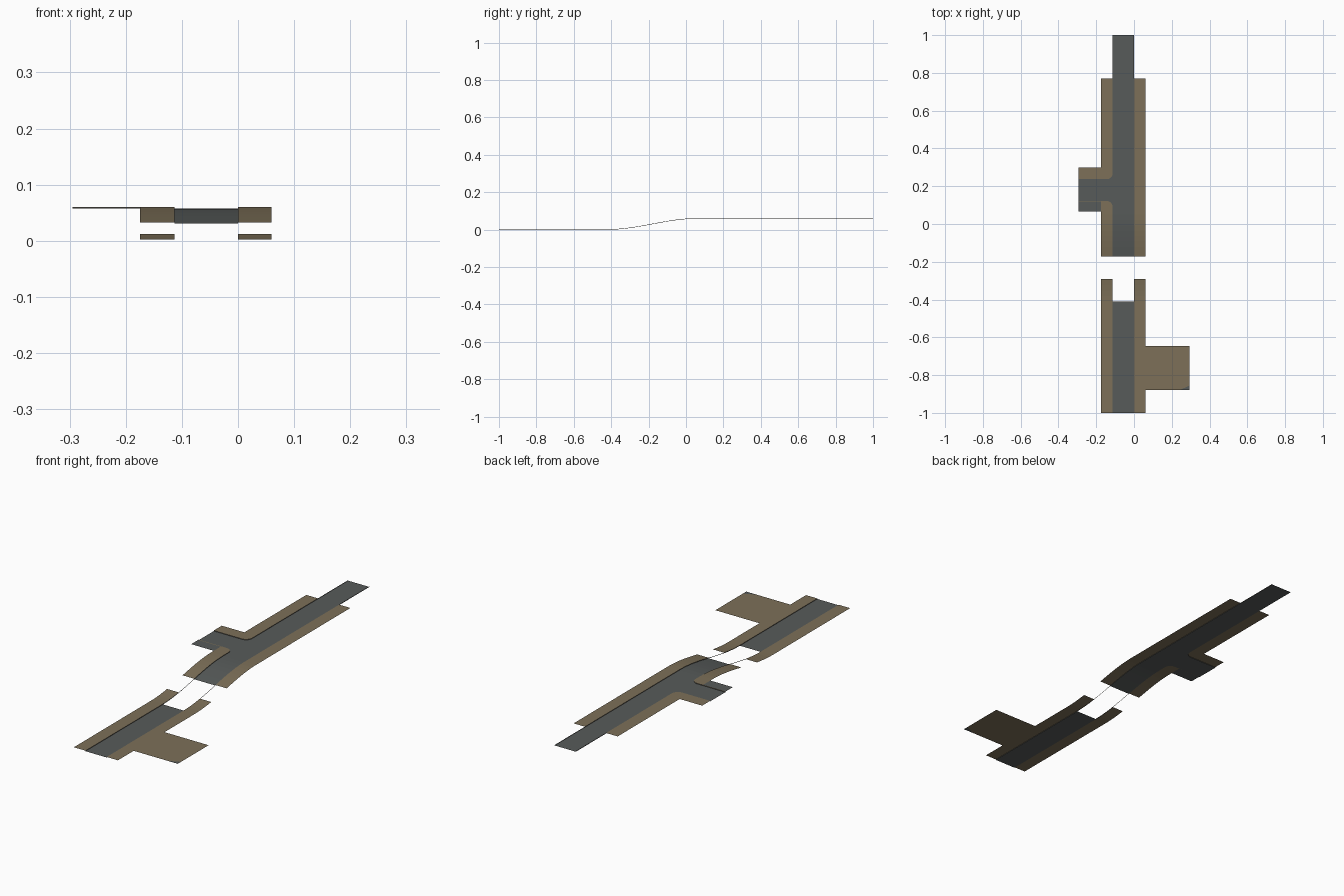
import bpy, math

if "Cube" in bpy.data.objects:
    bpy.data.objects.remove(bpy.data.objects["Cube"])

KERB = 0.0025            # verge stands this far above the road
XL, XR = -0.113, 0.0     # road edges
VL, VR = -0.175, 0.06    # outer verge edges
BX = -0.295              # end of the side road
B0, B1 = 0.122, 0.237    # side road edges
R = 0.032                # corner radius


def material(name, col):
    m = bpy.data.materials.new(name)
    m.diffuse_color = (*col, 1)
    m.use_nodes = True
    m.node_tree.nodes["Principled BSDF"].inputs["Base Color"].default_value = m.diffuse_color
    return m


asphalt = material("asphalt grey", (0.095, 0.104, 0.101))
earth = material("verge brown", (0.205, 0.162, 0.098))
edge = material("kerb dark grey", (0.09, 0.085, 0.07))


def height(y):
    t = min(max((y + 0.41) / 0.46, 0), 1)
    return 0.058 * t * t * (3 - 2 * t)


def rows(y0, y1):
    """Stations along y, denser over the ramp."""
    ramp = [-0.41 + 0.46 * i / 16 for i in range(17)]
    return [y0] + [y for y in ramp if y0 + 1e-4 < y < y1 - 1e-4] + [y1]


def build(name, mat, polys):
    verts, faces = [], []
    for p in polys:
        faces.append(list(range(len(verts), len(verts) + len(p))))
        verts += p
    me = bpy.data.meshes.new(name)
    me.from_pydata(verts, [], faces)
    me.materials.append(mat)
    ob = bpy.data.objects.new(name, me)
    bpy.context.collection.objects.link(ob)
    return ob


def strip(x0, x1, y0, y1, lift=0):
    ys = rows(y0, y1)
    return [[(x0, a, height(a) + lift), (x1, a, height(a) + lift),
             (x1, b, height(b) + lift), (x0, b, height(b) + lift)]
            for a, b in zip(ys, ys[1:])]


def flat(pts, lift=0):
    """Flat polygon, always facing up."""
    area = sum(a[0] * b[1] - b[0] * a[1] for a, b in zip(pts, pts[1:] + pts[:1]))
    if area < 0:
        pts = pts[::-1]
    return [(x, y, height(y) + lift) for x, y in pts]


def wall(path):
    return [[(*a, height(a[1])), (*b, height(b[1])),
             (*b, height(b[1]) + KERB), (*a, height(a[1]) + KERB)]
            for a, b in zip(path, path[1:])]


def arc(cy, side):
    """Rounded verge corner from the main road edge into the side road."""
    return [(XL - R + R * math.cos(i * math.pi / 16),
             cy + side * R * math.sin(i * math.pi / 16)) for i in range(9)]


south = arc(B0 - R, 1)
north = arc(B1 + R, -1)

# Road surfaces
build("lower_road", asphalt, strip(XL, XR, -1, -0.41))
build("upper_road", asphalt, strip(XL, XR, -0.172, 1))
build("side_road", asphalt, [
    flat([(BX, B0), (XL, B0), (XL, B1), (BX, B1)]),
    *[flat([(XL, B0), a, b]) for a, b in zip(south, south[1:])],
    *[flat([(XL, B1), a, b]) for a, b in zip(north, north[1:])]])
build("side_road_paved_verge", asphalt,
      [flat([(BX, 0.065), (VL, 0.065), (VL, B0 - 0.004), (BX, B0 - 0.004)], KERB)])

# Verges
build("lower_left_verge", earth, strip(VL, XL, -1, -0.29, KERB))
build("lower_right_verge", earth, strip(XR, VR, -1, -0.29, KERB))
build("upper_right_verge", earth, strip(XR, VR, -0.172, 0.77, KERB))
build("upper_left_verge", earth,
      strip(VL, XL, -0.172, B0 - R, KERB) + strip(VL, XL, B1 + R, 0.77, KERB)
      + [flat([(VL, B0 - R)] + south + [(VL, B0)], KERB),
         flat([(VL, B1 + R)] + north + [(VL, B1)], KERB)])
build("side_road_verge", earth, [
    flat([(BX, B1), (VL, B1), (VL, 0.298), (BX, 0.298)], KERB),
    flat([(BX, B0 - 0.004), (VL, B0 - 0.004), (VL, B0), (BX, B0)], KERB)])

# Pad beside the lower road, with a small grey corner
build("side_pad", earth, [flat([(VR, -0.88), (0.24, -0.88), (0.295, -0.855),
                                (0.295, -0.645), (VR, -0.645)], KERB)])
build("pad_corner", asphalt, [flat([(0.24, -0.88), (0.295, -0.88), (0.295, -0.855)], KERB)])

# Kerb faces, running on over the open ramp
build("right_kerb", edge, wall([(XR, y) for y in reversed(rows(-1, 1))]))
build("left_kerb_south", edge, wall([(XL, y) for y in rows(-1, B0 - R)] + south[1:] + [(BX, B0)]))
build("left_kerb_north", edge, wall([(BX, B1)] + north[::-1] + [(XL, 1)]))
